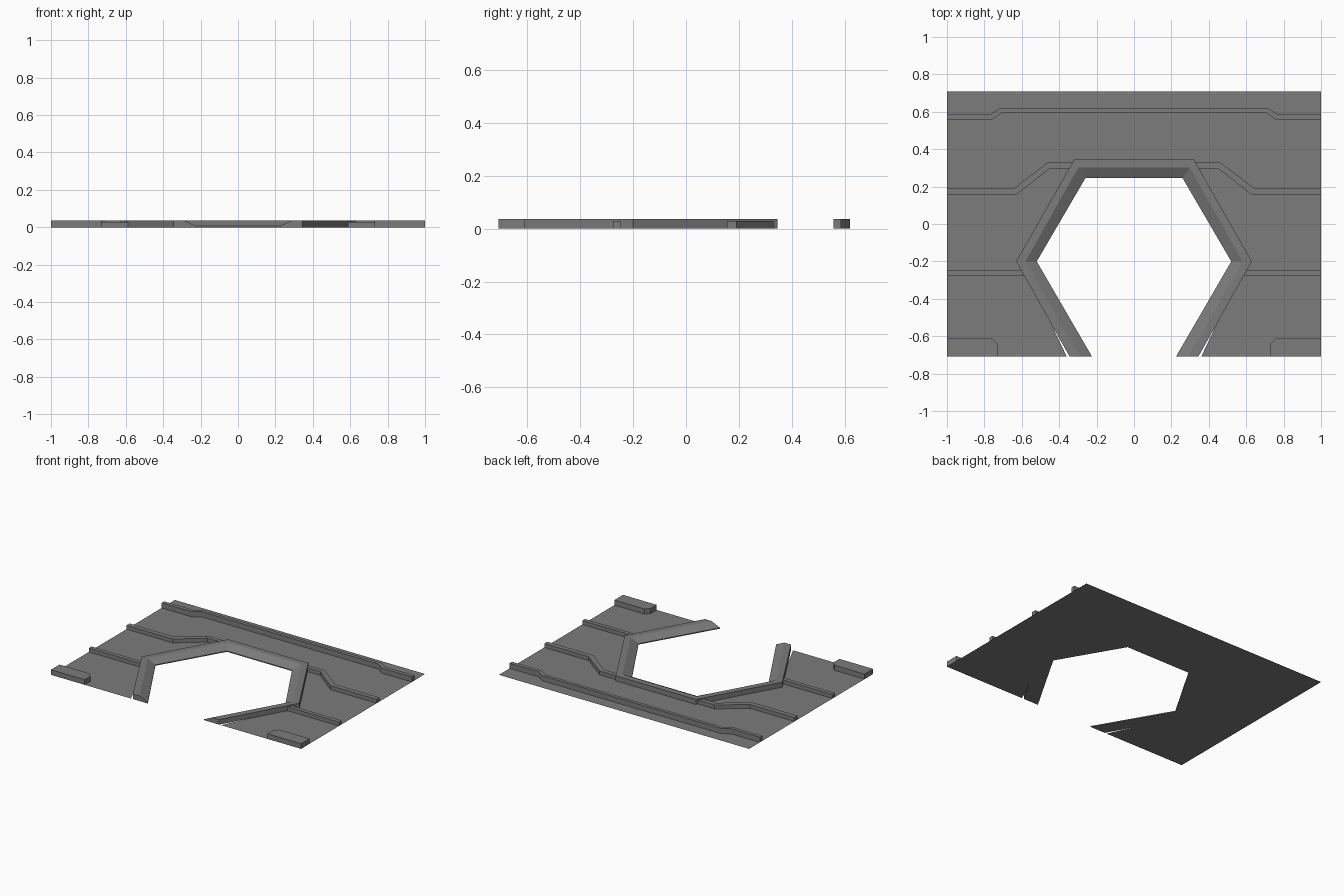
import bpy, bmesh

cube = bpy.data.objects.get("Cube")
if cube:
    bpy.data.objects.remove(cube, do_unlink=True)

TOP = 0.037      # height of the frame, corner blocks and rear rib
RIB = 0.028      # height of the side ribs
FRONT, BACK = -0.708, 0.708

grey = bpy.data.materials.new("panel grey")
grey.use_nodes = True
color = (0.2, 0.2, 0.2, 1)
grey.diffuse_color = color
grey.node_tree.nodes["Principled BSDF"].inputs["Base Color"].default_value = color


def finish(name, bm, solid=True):
    if solid:
        bmesh.ops.recalc_face_normals(bm, faces=bm.faces)
    mesh = bpy.data.meshes.new(name)
    bm.to_mesh(mesh)
    bm.free()
    mesh.materials.append(grey)
    obj = bpy.data.objects.new(name, mesh)
    bpy.context.collection.objects.link(obj)
    return obj


def mirror_path(half):
    """Continue a path on the left half over to the right half."""
    return half + [(-x, y) for x, y in reversed(half)]


def loft(name, rails):
    """Solid skinned around a ring of (path, height) rails, with end caps."""
    bm = bmesh.new()
    rows = [[bm.verts.new((x, y, z)) for x, y in path] for path, z in rails]
    for a, b in zip(rows, rows[1:] + rows[:1]):
        for i in range(len(a) - 1):
            bm.faces.new((a[i], a[i + 1], b[i + 1], b[i]))
    for end in (0, -1):
        bm.faces.new([row[end] for row in rows])
    return finish(name, bm)


def rib(name, lower, upper, height):
    return loft(name, [(lower, 0), (lower, height), (upper, height), (upper, 0)])


# Thin floor sheet, made as strips between its outer border and the opening
bm = bmesh.new()
opening = mirror_path([(0.36, FRONT), (0.6, -0.2), (0.31, 0.33)])
border = mirror_path([(1, FRONT), (1, -0.2), (1, BACK)])
a = [bm.verts.new((x, y, 0)) for x, y in border]
b = [bm.verts.new((x, y, 0)) for x, y in opening]
for i in range(len(a) - 1):
    bm.faces.new((a[i], a[i + 1], b[i + 1], b[i]))
finish("floor_sheet", bm, solid=False)

# Hexagonal frame around the opening, flat on top and sloping inward
outer = mirror_path([(0.345, FRONT), (0.63, -0.2), (0.32, 0.345)])
crest = mirror_path([(0.29, FRONT), (0.58, -0.2), (0.297, 0.303)])
inner = mirror_path([(0.225, FRONT), (0.52, -0.2), (0.26, 0.245)])
loft("opening_frame", [(outer, 0), (outer, TOP), (crest, TOP),
                       (inner, 0.007), (inner, 0)])

# Long rib along the back
rib("rear_rib",
    mirror_path([(1, 0.557), (0.76, 0.557), (0.705, 0.595)]),
    mirror_path([(1, 0.585), (0.77, 0.585), (0.715, 0.62)]), TOP)

# Ribs and corner blocks on both sides
for side, s in (("left", 1), ("right", -1)):
    def flip(path):
        return [(s * x, y) for x, y in path]

    rib(side + "_bent_rib",
        flip([(1, 0.155), (0.63, 0.155), (0.45, 0.297), (0.335, 0.297)]),
        flip([(1, 0.19), (0.645, 0.19), (0.46, 0.33), (0.315, 0.33)]), RIB)
    rib(side + "_straight_rib",
        flip([(1, -0.275), (0.58, -0.275)]),
        flip([(1, -0.245), (0.6, -0.245)]), RIB)
    rib(side + "_corner_block",
        flip([(1, FRONT), (0.76, FRONT), (0.73, FRONT)]),
        flip([(1, -0.61), (0.76, -0.61), (0.73, -0.64)]), TOP)
